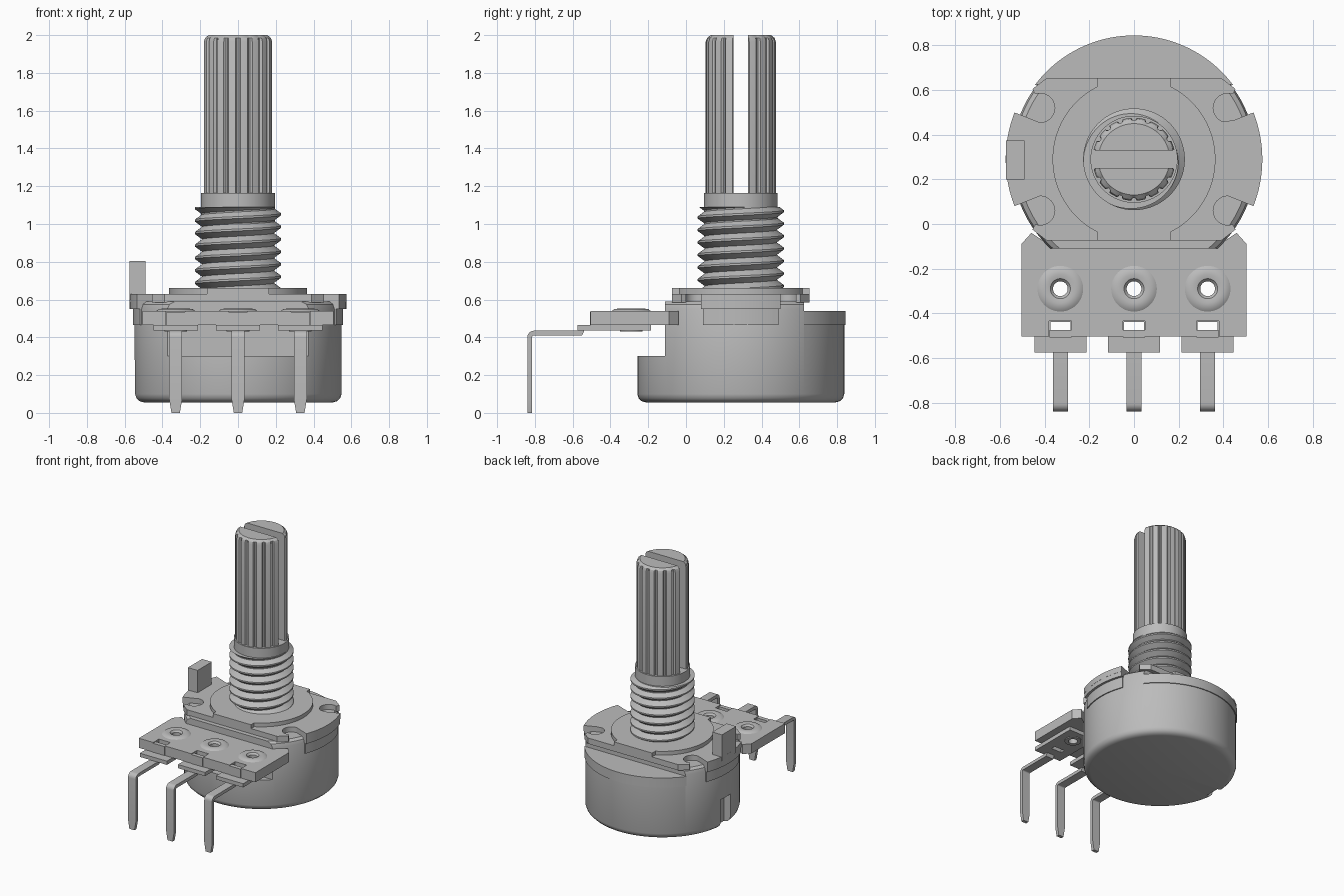
import bpy, bmesh
from math import sin, cos, pi, radians, atan2
from mathutils import Matrix, Vector

if "Cube" in bpy.data.objects:
    bpy.data.objects.remove(bpy.data.objects["Cube"])

CY = 0.29                      # shaft axis position along y
PINS = (-0.33, 0.0, 0.33)      # terminal positions along x

metal = bpy.data.materials.new("plain_grey")
metal.use_nodes = True
GREY = (0.5, 0.5, 0.5, 1)
metal.diffuse_color = GREY
metal.node_tree.nodes["Principled BSDF"].inputs["Base Color"].default_value = GREY


def finish(name, bm, smooth=True):
    bmesh.ops.recalc_face_normals(bm, faces=bm.faces)
    mesh = bpy.data.meshes.new(name)
    bm.to_mesh(mesh)
    bm.free()
    mesh.materials.append(metal)
    ob = bpy.data.objects.new(name, mesh)
    bpy.context.collection.objects.link(ob)
    if smooth:
        shade(ob)
    return ob


def activate(ob):
    bpy.ops.object.select_all(action='DESELECT')
    ob.select_set(True)
    bpy.context.view_layer.objects.active = ob


def shade(ob):
    activate(ob)
    bpy.ops.object.shade_smooth_by_angle(angle=radians(30))


def prism(name, points, low, high):
    """Extrude an outline in the xy plane from low to high."""
    bm = bmesh.new()
    face = bm.faces.new([bm.verts.new((x, y, low)) for x, y in points])
    out = bmesh.ops.extrude_face_region(bm, geom=[face])
    tops = [v for v in out["geom"] if isinstance(v, bmesh.types.BMVert)]
    bmesh.ops.translate(bm, verts=tops, vec=(0, 0, high - low))
    return finish(name, bm)


def box(name, x0, x1, y0, y1, z0, z1):
    return prism(name, [(x0, y0), (x1, y0), (x1, y1), (x0, y1)], z0, z1)


def lathe(name, profile, x=0, y=CY, steps=96, closed=False):
    """Revolve (radius, z) points about a vertical axis."""
    bm = bmesh.new()
    verts = [bm.verts.new((r, 0, z)) for r, z in profile]
    pairs = list(zip(verts, verts[1:]))
    if closed:
        pairs.append((verts[-1], verts[0]))
    edges = [bm.edges.new(p) for p in pairs]
    bmesh.ops.spin(bm, geom=verts + edges, cent=(0, 0, 0), axis=(0, 0, 1),
                   angle=2 * pi, steps=steps)
    bmesh.ops.remove_doubles(bm, verts=bm.verts, dist=1e-5)
    bmesh.ops.translate(bm, verts=bm.verts, vec=(x, y, 0))
    return finish(name, bm)


def cut(ob, *cutters):
    for cutter in cutters:
        mod = ob.modifiers.new("cut", 'BOOLEAN')
        mod.operation = 'DIFFERENCE'
        mod.solver = 'EXACT'
        mod.object = cutter
        # the cut must run before any smoothing modifier
        activate(ob)
        bpy.ops.object.modifier_apply(modifier=mod.name)
        bpy.data.objects.remove(cutter)
    shade(ob)


def arc(r, a0, a1, n=16, x=0, y=0):
    angles = [radians(a0 + (a1 - a0) * i / n) for i in range(n + 1)]
    return [(x + r * cos(a), y + r * sin(a)) for a in angles]


def shifted(points):
    return [(x, y + CY) for x, y in points]


def four_way(quarter):
    """Mirror a first-quadrant outline (from +x to +y) into all quadrants."""
    half = quarter + [(-x, y) for x, y in reversed(quarter)]
    return half + [(-x, -y) for x, y in half]


# Housing cup with stepped front, flat back and key notch
cup = lathe("housing_cup", [(0, 0.055), (0.50, 0.055), (0.525, 0.062), (0.541, 0.078),
                            (0.548, 0.10), (0.548, 0.55), (0.54, 0.575), (0.52, 0.59),
                            (0, 0.59)])
cut(cup,
    box("cutter_front", -1, 1, -1, -0.11, 0.30, 1),
    box("cutter_back", -1, 1, 0.625, 2, 0.50, 1),
    box("cutter_notch", -0.7, -0.49, 0.23, 0.35, 0, 0.28))

# Insulating disc: back segment and side segments
back_angle = 37
prism("disc_back", shifted(arc(0.555, back_angle, 180 - back_angle, 48)), 0.465, 0.54)
for side, turn in (("left", 0), ("right", 180)):
    prism("disc_" + side, shifted(arc(0.556, turn - 21, turn + 21)
                                  + arc(0.45, turn + 21, turn - 21)), 0.465, 0.55)
    # Outer lip of the cover tabs
    prism("cover_lip_" + side, shifted(arc(0.574, turn - 21.4, turn + 21.4)
                                       + arc(0.53, turn + 21.4, turn - 21.4)), 0.55, 0.63)

# Cover plate with side tabs and rounded corner notches
corner = (arc(0.575, 0, 21.4) + [(0.345, 0.135)]
          + arc(0.065, 290, 70, 16, 0.42, 0.23)
          + [(0.455, 0.315), (0.39, 0.365)])
outline = four_way(corner[1:])
prism("cover_plate", shifted(outline), 0.585, 0.63)

# Raised boss: round with straight ends front and back
start = atan2(0.325, 0.165) * 180 / pi
boss = arc(0.365, 0, start, 20) + [(0.165, 0.365)]
prism("raised_boss", shifted(four_way(boss[1:])), 0.62, 0.66)

# Locating pin
box("locating_pin", -0.574, -0.49, 0.20, 0.375, 0.60, 0.805)

# Threaded bushing: one helical strip trimmed top and bottom
PITCH, BASE, TOP = 0.066, 0.655, 1.09
bm = bmesh.new()
STEPS, TURNS = 64, 9
section = ((0.19, 0), (0.228, 0.42), (0.228, 0.58), (0.19, 1.0))
rows = []
for i in range(STEPS * TURNS + 1):
    a = 2 * pi * i / STEPS
    rows.append([bm.verts.new((r * cos(a), CY + r * sin(a),
                               BASE + PITCH * (i / STEPS + t - 1.5))) for r, t in section])
for p, q in zip(rows, rows[1:]):
    for j in range(len(section) - 1):
        bm.faces.new((p[j], q[j], q[j + 1], p[j + 1]))
bmesh.ops.remove_doubles(bm, verts=bm.verts, dist=1e-5)
for z, direction in ((TOP, 1), (BASE, -1)):
    bmesh.ops.bisect_plane(bm, geom=bm.verts[:] + bm.edges[:] + bm.faces[:],
                           plane_co=(0, 0, z), plane_no=(0, 0, direction), clear_outer=True)
bmesh.ops.holes_fill(bm, edges=[e for e in bm.edges if e.is_boundary], sides=0)
finish("threaded_bushing", bm)

# Shaft collar
lathe("shaft_collar", [(0, 1.0), (0.195, 1.0), (0.195, 1.165), (0, 1.165)])

# Splined shaft with rounded tip and screwdriver slot
TEETH = 18
spline = ((0.186, 0.0), (0.186, 0.3), (0.186, 0.6), (0.173, 0.72), (0.173, 0.88))
bm = bmesh.new()
rings = []
for z, limit in ((1.15, 1), (1.965, 1), (1.985, 0.179), (2.0, 0.16)):
    ring = []
    for k in range(TEETH):
        for r, t in spline:
            a = 2 * pi * (k + t - 0.3) / TEETH
            ring.append(bm.verts.new((min(r, limit) * cos(a), CY + min(r, limit) * sin(a), z)))
    rings.append(ring)
for p, q in zip(rings, rings[1:]):
    for j in range(len(p)):
        bm.faces.new((p[j - 1], p[j], q[j], q[j - 1]))
bm.faces.new(rings[0])
bm.faces.new(rings[-1])
shaft = finish("splined_shaft", bm)
cut(shaft, box("cutter_slot", -1, 1, CY - 0.039, CY + 0.039, 1.165, 3))

# Terminal board with rivet holes and front slots
board = prism("terminal_board", [(-0.505, -0.505), (0.505, -0.505), (0.505, -0.09),
                                 (0.46, -0.04), (0.40, -0.08), (-0.40, -0.08),
                                 (-0.46, -0.04), (-0.505, -0.09)], 0.465, 0.54)
for x in PINS:
    cut(board,
        prism("cutter_rivet", arc(0.06, 0, 350, 35, x, -0.29), 0.3, 0.7),
        box("cutter_slot", x - 0.05, x + 0.05, -0.6, -0.435, 0.3, 0.7))


def lead(name, x):
    """Bent flat lead that narrows at its foot."""
    bend = arc(0.035, 90, 180, 6, -0.805, 0.40)
    inner = arc(0.01, 90, 180, 6, -0.805, 0.40)
    outer_path = [(-0.54, 0.458), (-0.565, 0.435)] + bend + [(-0.84, 0.07), (-0.84, 0.0)]
    inner_path = [(-0.54, 0.43), (-0.55, 0.41)] + inner + [(-0.815, 0.07), (-0.815, 0.0)]
    bm = bmesh.new()
    loops = []
    for (y0, z0), (y1, z1) in zip(outer_path, inner_path):
        w = 0.022 if z0 == 0 else 0.034
        loops.append([bm.verts.new(c) for c in ((x - w, y0, z0), (x + w, y0, z0),
                                                (x + w, y1, z1), (x - w, y1, z1))])
    for p, q in zip(loops, loops[1:]):
        for j in range(4):
            bm.faces.new((p[j - 1], p[j], q[j], q[j - 1]))
    bm.faces.new(loops[0])
    bm.faces.new(loops[-1])
    finish(name, bm)


for label, x in zip(("right", "middle", "left"), PINS):
    # Rivet eyelet
    lathe("rivet_" + label, [(0.033, 0.43), (0.033, 0.535), (0.045, 0.549), (0.065, 0.553),
                             (0.09, 0.549), (0.105, 0.538), (0.06, 0.535), (0.06, 0.43)],
          x, -0.29, 48, True)
    # Contact plate under the board, with its rivet hole and slot
    plate = box("contact_plate_" + label, x - 0.117, x + 0.117, -0.575, -0.185, 0.436, 0.465)
    cut(plate,
        prism("cutter_rivet", arc(0.034, 0, 350, 35, x, -0.29), 0.3, 0.7),
        box("cutter_slot", x - 0.045, x + 0.045, -0.475, -0.44, 0.3, 0.7))
    # Folded tongue holding the plate in the board
    box("tongue_" + label, x - 0.049, x + 0.049, -0.508, -0.475, 0.45, 0.535)
    lead("lead_" + label, x)
